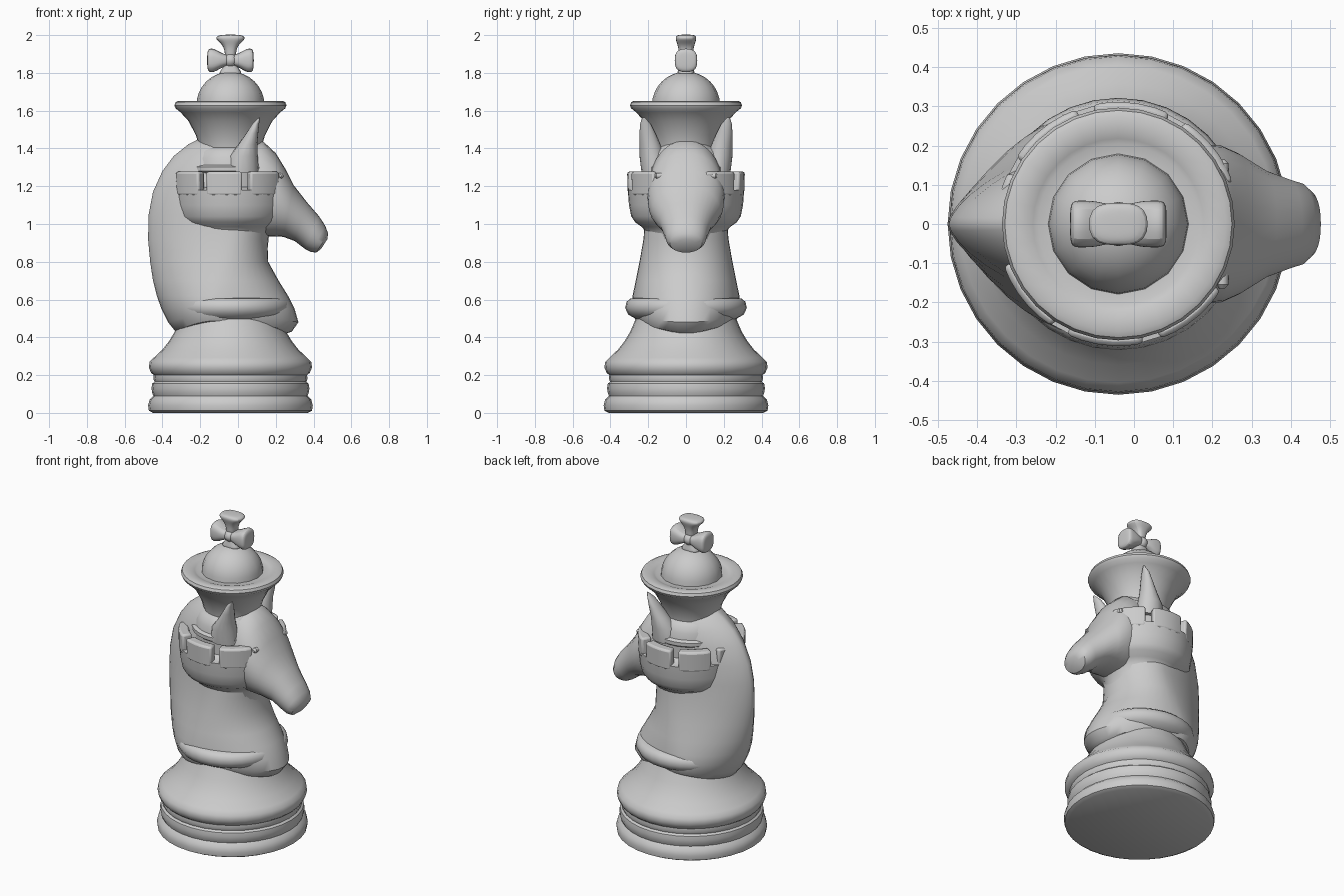
import bpy, bmesh
from math import sin, cos, pi, radians
from mathutils import Vector, Matrix

CX = -0.04  # axis of all turned parts


def loft(name, rings):
    """Skin a list of equal-length point rings and cap both ends."""
    bm = bmesh.new()
    vs = [[bm.verts.new(p) for p in r] for r in rings]
    n = len(rings[0])
    for a, b in zip(vs, vs[1:]):
        for i in range(n):
            j = (i + 1) % n
            bm.faces.new((a[i], a[j], b[j], b[i]))
    bm.faces.new(vs[0][::-1])
    bm.faces.new(vs[-1])
    bmesh.ops.recalc_face_normals(bm, faces=bm.faces)
    me = bpy.data.meshes.new(name)
    bm.to_mesh(me)
    bm.free()
    ob = bpy.data.objects.new(name, me)
    bpy.context.collection.objects.link(ob)
    return ob


def turned(name, profile, n=32):
    """Revolve (radius, height) pairs around the axis."""
    return loft(name, [[(CX + r * cos(2 * pi * i / n), r * sin(2 * pi * i / n), z)
                        for i in range(n)] for r, z in profile])


def power(v, e):
    return abs(v) ** e * (1 if v >= 0 else -1)


def subsurf(ob, levels):
    m = ob.modifiers.new("smooth", 'SUBSURF')
    m.levels = m.render_levels = levels


def mirror_y(ob):
    m = ob.modifiers.new("mirror", 'MIRROR')
    m.use_axis = (False, True, False)


# stepped base
turned("base", [(0.41, 0), (0.432, 0.012), (0.436, 0.04), (0.428, 0.07), (0.408, 0.09),
                (0.414, 0.105), (0.418, 0.13), (0.414, 0.155), (0.402, 0.165), (0.408, 0.18),
                (0.406, 0.20), (0.42, 0.212), (0.432, 0.24), (0.428, 0.27), (0.405, 0.293),
                (0.36, 0.335), (0.325, 0.38), (0.295, 0.43), (0.265, 0.50), (0.24, 0.56)])

# collar ring around the lower body
turned("collar", [(0.22, 0.48), (0.26, 0.495), (0.305, 0.52), (0.322, 0.555), (0.315, 0.588),
                  (0.295, 0.605), (0.25, 0.61), (0.2, 0.62)])

# inner column and tower drum
turned("tower", [(0.235, 0.55), (0.21, 0.7), (0.195, 0.85), (0.205, 0.95), (0.235, 0.985),
                 (0.27, 1.01), (0.29, 1.04), (0.302, 1.10), (0.308, 1.18), (0.25, 1.182),
                 (0.24, 1.19), (0.2, 1.20)])

# battlements (the sector hidden in the horse head is left out)
for k in (0, 2, 3, 4, 5, 6, 7):
    a0, a1 = radians(-90 + 16 + 4 + 45 * k), radians(-90 + 16 - 4 + 45 * (k + 1))
    rings = []
    for i in range(6):
        a = a0 + (a1 - a0) * i / 5
        rings.append([(CX + r * cos(a), r * sin(a), z) for r, z in
                      ((0.25, 1.15), (0.308, 1.15), (0.312, 1.277), (0.25, 1.277))])
    bev = loft("battlement", rings).modifiers.new("bevel", 'BEVEL')
    bev.width, bev.segments = 0.012, 2

# neck between tower and crown
turned("neck", [(0.22, 1.15), (0.222, 1.27), (0.235, 1.28), (0.235, 1.302), (0.215, 1.312),
                (0.208, 1.35), (0.19, 1.385), (0.16, 1.41)])

# flared crown
turned("crown", [(0.16, 1.36), (0.165, 1.41), (0.183, 1.47), (0.222, 1.545), (0.265, 1.592),
                 (0.29, 1.612), (0.297, 1.628), (0.29, 1.645), (0.275, 1.652), (0.235, 1.648),
                 (0.218, 1.642), (0.205, 1.636), (0.16, 1.638)])

# dome
turned("dome", [(0.178 * cos(a) + 0.002, 1.63 + 0.176 * sin(a))
                for a in [pi / 2 * i / 8 for i in range(9)]], 16)

# finial cross: flared upper and lower arms, lobed side arms, a round boss
tall = ((0.0, 0.03, 0.035), (0.05, 0.03, 0.035), (0.085, 0.045, 0.042),
        (0.112, 0.082, 0.052), (0.13, 0.078, 0.05), (0.137, 0.035, 0.03))
low = ((0.0, 0.03, 0.035), (0.03, 0.035, 0.035), (0.06, 0.06, 0.042), (0.08, 0.065, 0.042))
side = ((0.0, 0.03, 0.04), (0.035, 0.034, 0.05), (0.062, 0.05, 0.055),
        (0.09, 0.066, 0.056), (0.116, 0.066, 0.056), (0.124, 0.04, 0.04))
mid = Vector((CX, 0, 1.866))
for k, arm in enumerate((tall, side, low, side)):
    rot = Matrix.Rotation(k * pi / 2, 4, 'Y')
    rings = [[mid + rot @ Vector((u * w, v * d, h)) for u, v in
              ((-1, -1), (0, -1.1), (1, -1), (1, 1), (0, 1.1), (-1, 1))] for h, w, d in arm]
    subsurf(loft("cross_arm", rings), 2)
bpy.ops.mesh.primitive_uv_sphere_add(segments=20, ring_count=12, radius=0.042, location=mid)
boss = bpy.context.object
boss.name = "cross_boss"
boss.scale = (1, 1.35, 1)

# horse body: horizontal sections tapering to a ridge along the mane
body = ((0.41, -0.25, 0.22, 0.20), (0.43, -0.33, 0.285, 0.265), (0.48, -0.37, 0.32, 0.282),
        (0.55, -0.405, 0.300, 0.287), (0.62, -0.43, 0.265, 0.283), (0.70, -0.45, 0.215, 0.266),
        (0.80, -0.465, 0.16, 0.246), (0.92, -0.476, 0.155, 0.225), (1.05, -0.473, 0.16, 0.215),
        (1.17, -0.45, 0.17, 0.21), (1.28, -0.40, 0.18, 0.20), (1.36, -0.34, 0.17, 0.18),
        (1.42, -0.265, 0.14, 0.15), (1.46, -0.19, 0.09, 0.10))
N, rings = 40, []
for z, xb, xf, w in body:
    low_part = min(max((0.95 - z) / 0.45, 0), 1)
    xm = CX - 0.09 * low_part
    lift = 0.06 * min(max((0.62 - z) / 0.2, 0), 1)
    ring = []
    for i in range(N):
        c, s = cos(2 * pi * i / N), sin(2 * pi * i / N)
        if c >= 0:
            ring.append((xm + (xf - xm) * c, w * s, z + lift * s * s))
        else:
            ring.append((xm + (xm - xb) * power(c, 1.15),
                         w * power(s, 1.35 - 0.2 * low_part), z + lift * s * s))
    rings.append(ring)
loft("horse_body", rings)

# horse head: slanted sections given by top point, bottom point, half width
head = ((-0.02, 1.46, -0.10, 0.98, 0.16), (0.13, 1.44, 0.05, 0.945, 0.195),
        (0.20, 1.375, 0.13, 0.935, 0.205), (0.255, 1.285, 0.19, 0.935, 0.20),
        (0.295, 1.205, 0.24, 0.932, 0.18), (0.365, 1.115, 0.30, 0.91, 0.138),
        (0.43, 1.04, 0.355, 0.868, 0.115), (0.462, 0.99, 0.385, 0.852, 0.105),
        (0.477, 0.95, 0.415, 0.849, 0.085), (0.473, 0.92, 0.44, 0.868, 0.04))
rings = []
for xt, zt, xb, zb, w in head:
    m = Vector(((xt + xb) / 2, 0, (zt + zb) / 2))
    h = Vector(((xt - xb) / 2, 0, (zt - zb) / 2))
    rings.append([m + h * cos(2 * pi * i / 28) + Vector((0, w * power(sin(2 * pi * i / 28), 0.9), 0))
                  for i in range(28)])
loft("horse_head", rings)

# ears: curved horns beside the crown
ear = ((0.02, 1.27, 0.09, 0.07, 0.165), (0.03, 1.36, 0.075, 0.068, 0.178),
       (0.052, 1.42, 0.05, 0.055, 0.19), (0.075, 1.48, 0.032, 0.042, 0.204),
       (0.094, 1.53, 0.018, 0.028, 0.215), (0.114, 1.565, 0.003, 0.006, 0.225))
mirror_y(loft("ears", [[(x + a * cos(2 * pi * i / 16), y + b * sin(2 * pi * i / 16), z)
                        for i in range(16)] for x, z, a, b, y in ear]))

# eyes
mirror_y(loft("eyes", [[(0.225 + r * cos(2 * pi * i / 12), y, 1.255 + r * sin(2 * pi * i / 12))
                        for i in range(12)] for r, y in ((0.016, 0.12), (0.016, 0.155), (0.007, 0.165))]))

# smooth shading with crisp edges
bpy.ops.object.select_all(action='DESELECT')
for ob in bpy.context.scene.objects:
    ob.select_set(True)
    bpy.context.view_layer.objects.active = ob
bpy.ops.object.shade_smooth_by_angle(angle=radians(40))
